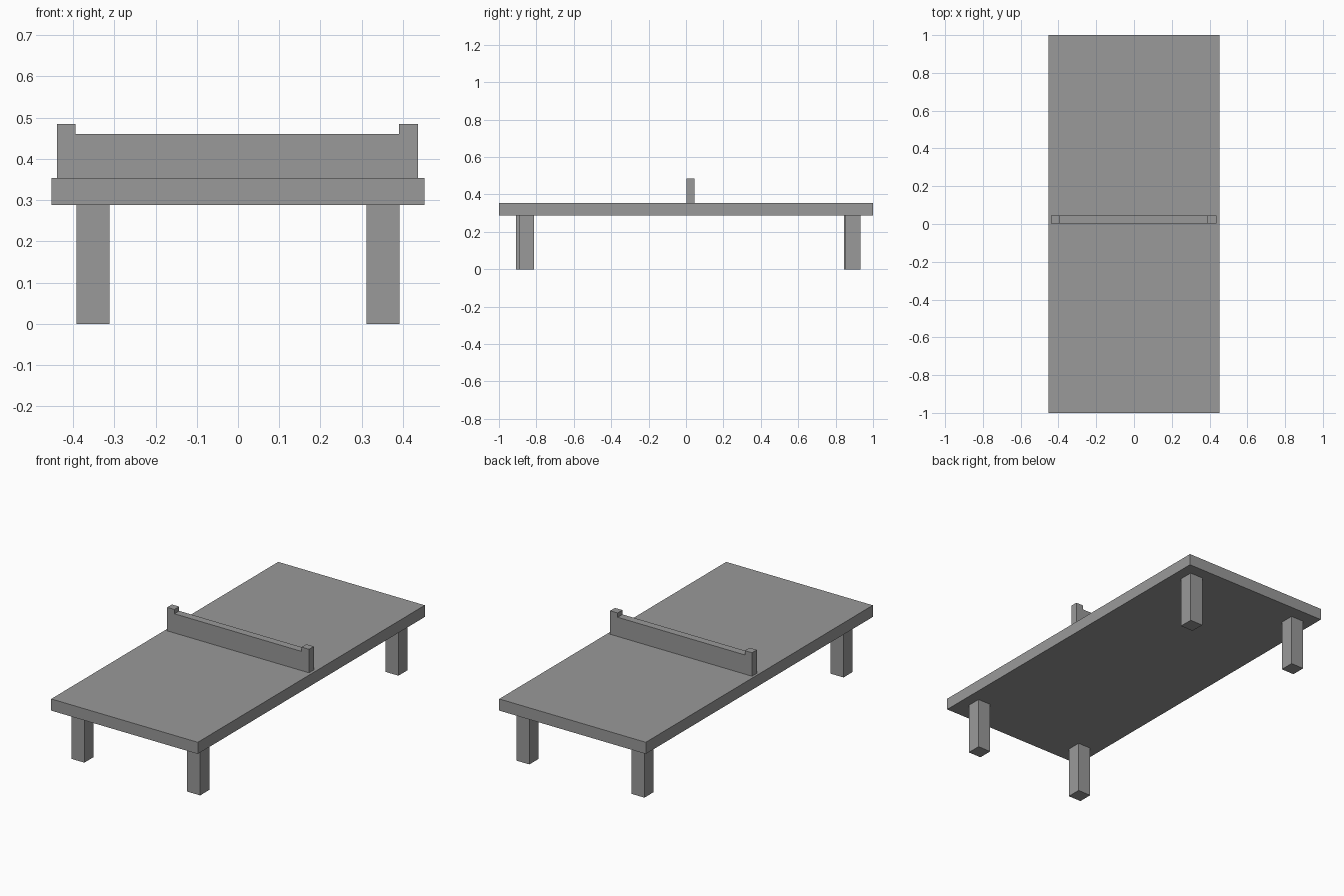
import bpy
import bmesh
from mathutils import Vector

cube = bpy.data.objects.get("Cube")
if cube:
    bpy.data.objects.remove(cube, do_unlink=True)

grey = bpy.data.materials.new("plain grey")
grey.use_nodes = True
color = (0.32, 0.32, 0.32, 1)
grey.diffuse_color = color
grey.node_tree.nodes["Principled BSDF"].inputs["Base Color"].default_value = color


def prism(name, profile, y0, y1):
    """Extrude an x-z profile from y0 to y1."""
    bm = bmesh.new()
    face = bm.faces.new([bm.verts.new((x, y0, z)) for x, z in profile])
    ext = bmesh.ops.extrude_face_region(bm, geom=[face])
    moved = [v for v in ext["geom"] if isinstance(v, bmesh.types.BMVert)]
    bmesh.ops.translate(bm, verts=moved, vec=Vector((0, y1 - y0, 0)))
    bmesh.ops.recalc_face_normals(bm, faces=bm.faces)
    mesh = bpy.data.meshes.new(name)
    bm.to_mesh(mesh)
    bm.free()
    mesh.materials.append(grey)
    obj = bpy.data.objects.new(name, mesh)
    bpy.context.collection.objects.link(obj)
    return obj


def box(name, x0, x1, y0, y1, z0, z1):
    return prism(name, [(x0, z0), (x1, z0), (x1, z1), (x0, z1)], y0, y1)


# Table top
UNDER, TOP = 0.288, 0.353
box("table_top", -0.452, 0.452, -1, 1, UNDER, TOP)

# Solid net with a raised post at each end
NET, POST = 0.46, 0.484
prism("net", [(-0.439, TOP), (0.436, TOP), (0.436, POST), (0.39, POST),
              (0.39, NET), (-0.394, NET), (-0.394, POST), (-0.439, POST)],
      0.003, 0.045)

# Square legs, slightly staggered along the table
HALF = 0.04
for name, x, y in (("front_left_leg", 0.352, -0.853),
                   ("front_right_leg", -0.352, -0.868),
                   ("back_left_leg", 0.352, 0.894),
                   ("back_right_leg", -0.352, 0.886)):
    box(name, x - HALF, x + HALF, y - HALF, y + HALF, 0, UNDER)
